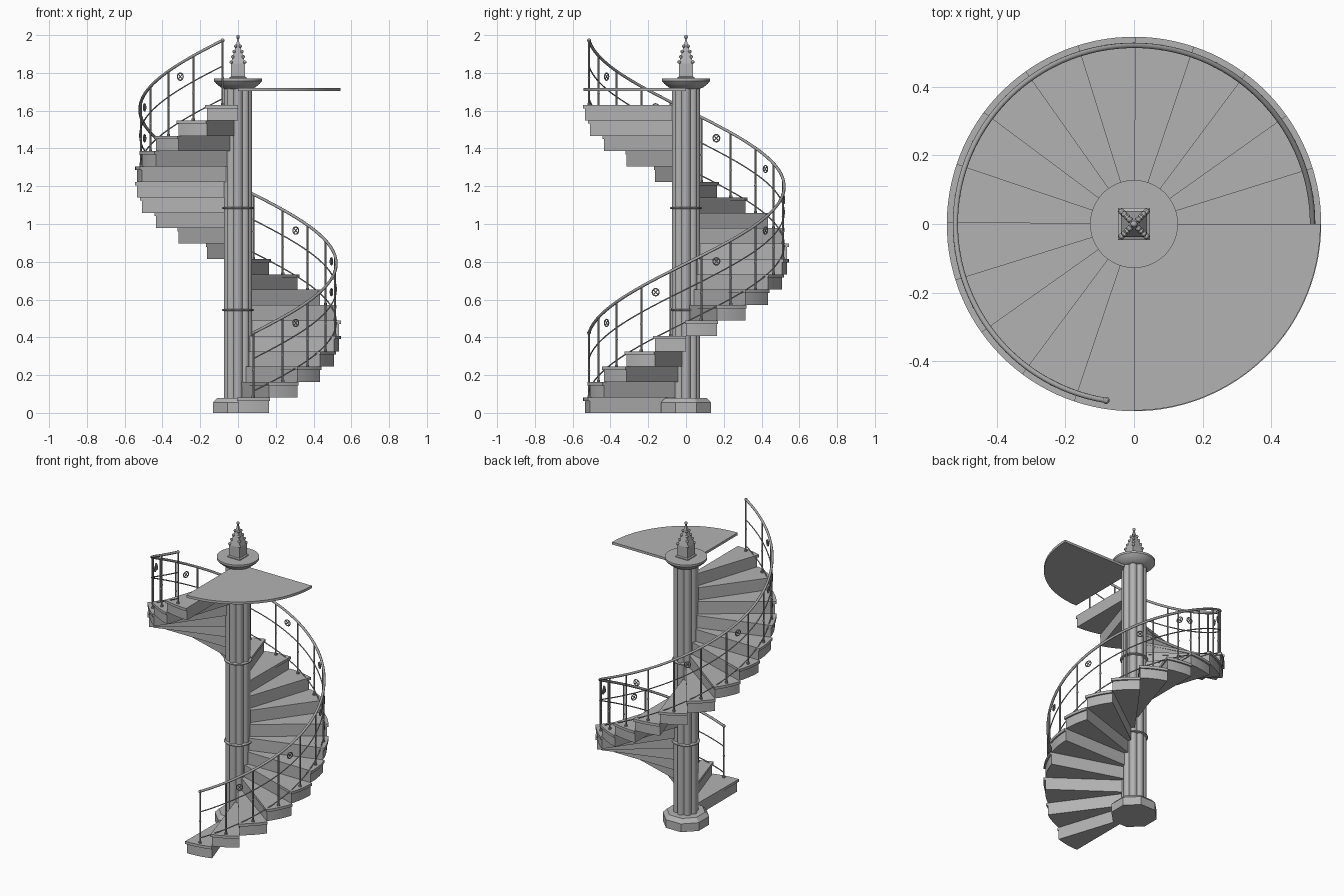
import bpy, bmesh, math
from mathutils import Vector, Matrix

if "Cube" in bpy.data.objects:
    bpy.data.objects.remove(bpy.data.objects["Cube"])

N, STEP, RISE = 20, math.radians(18), 0.0815
START = math.radians(-90)
RAIL_R = 0.52

grey = bpy.data.materials.new("stone_grey")
grey.diffuse_color = (0.45, 0.45, 0.45, 1)
grey.use_nodes = True
grey.node_tree.nodes["Principled BSDF"].inputs["Base Color"].default_value = grey.diffuse_color
iron = bpy.data.materials.new("iron_grey")
iron.diffuse_color = (0.36, 0.36, 0.36, 1)
iron.use_nodes = True
iron.node_tree.nodes["Principled BSDF"].inputs["Base Color"].default_value = iron.diffuse_color


def finish(bm, name, mat=grey, smooth=True):
    bmesh.ops.recalc_face_normals(bm, faces=bm.faces)
    me = bpy.data.meshes.new(name)
    bm.to_mesh(me)
    bm.free()
    ob = bpy.data.objects.new(name, me)
    bpy.context.collection.objects.link(ob)
    me.materials.append(mat)
    if smooth:
        bpy.ops.object.select_all(action='DESELECT')
        ob.select_set(True)
        bpy.context.view_layer.objects.active = ob
        bpy.ops.object.shade_smooth_by_angle(angle=math.radians(30))
    return ob


def loft(bm, rings):
    """Closed solid through rings of points."""
    vs = [[bm.verts.new(p) for p in r] for r in rings]
    n = len(vs[0])
    for a, b in zip(vs, vs[1:]):
        for i in range(n):
            bm.faces.new((a[i], a[(i + 1) % n], b[(i + 1) % n], b[i]))
    bm.faces.new(vs[0][::-1])
    bm.faces.new(vs[-1])


def ring(r, z, n, off=0.0):
    return [(r * math.cos(off + math.tau * i / n), r * math.sin(off + math.tau * i / n), z)
            for i in range(n)]


def wedge(bm, a0, a1, r0, r1, z0, z1, seg=6):
    arc = [a0 + (a1 - a0) * i / seg for i in range(seg + 1)]
    pts = [(r1 * math.cos(a), r1 * math.sin(a)) for a in arc]
    pts += [(r0 * math.cos(a), r0 * math.sin(a)) for a in (a1, a0)]
    loft(bm, [[(x, y, z) for x, y in pts] for z in (z0, z1)])


def ball(bm, p, r):
    bmesh.ops.create_uvsphere(bm, u_segments=10, v_segments=6, radius=r,
                              matrix=Matrix.Translation(p))


def rod(bm, p, q, r, n=8):
    p, q = Vector(p), Vector(q)
    rot = (q - p).to_track_quat('Z', 'Y').to_matrix().to_4x4()
    bmesh.ops.create_cone(bm, cap_ends=True, segments=n, radius1=r, radius2=r,
                          depth=(q - p).length, matrix=Matrix.Translation((p + q) / 2) @ rot)


def helix(i, z, r=RAIL_R):
    """Point over step i (fractional allowed), z above that step's base."""
    a = START + (i + 0.5) * STEP
    return Vector((r * math.cos(a), r * math.sin(a), z + i * RISE))


# Steps: solid wedge body with an overhanging tread
bm = bmesh.new()
for i in range(N):
    a, z = START + i * STEP, i * RISE
    wedge(bm, a, a + STEP, 0.05, 0.535, z, z + 0.064)
    wedge(bm, a - 0.012, a + STEP, 0.05, 0.545, z + 0.064, z + RISE)
finish(bm, "steps")

# Quarter-circle landing
bm = bmesh.new()
wedge(bm, START, START + math.pi / 2, 0.02, 0.543, 1.703, 1.719, 24)
finish(bm, "landing")

# Fluted column
bm = bmesh.new()
prof = []
for k in range(64):
    t = math.tau * k / 64
    r = 0.062 + 0.013 * abs(math.sin(4 * t + math.pi / 2))
    prof.append((r * math.cos(t), r * math.sin(t)))
loft(bm, [[(x, y, z) for x, y in prof] for z in (0.05, 1.74)])
finish(bm, "column")

# Octagonal base
bm = bmesh.new()
loft(bm, [ring(r, z, 8, math.pi / 8) for r, z in ((0.143, 0), (0.143, 0.055), (0.118, 0.08))])
finish(bm, "base", smooth=False)

# Round capital
bm = bmesh.new()
loft(bm, [ring(r, z, 48) for r, z in ((0.07, 1.715), (0.09, 1.722), (0.115, 1.742),
                                     (0.128, 1.757), (0.128, 1.77))])
finish(bm, "capital")

# Thin bands round the column
bm = bmesh.new()
for z in (0.545, 1.085):
    loft(bm, [ring(r, z + d, 32) for r, d in ((0.078, -0.006), (0.084, -0.003),
                                             (0.084, 0.003), (0.078, 0.006))])
finish(bm, "column_bands")

# Spire: square block, pyramid, corner knobs and finial
bm = bmesh.new()
q = math.sqrt(2)
loft(bm, [ring(h * q, z, 4, math.pi / 4) for h, z in
          ((0.046, 1.77), (0.046, 1.776), (0.038, 1.78), (0.038, 1.85), (0.006, 1.965), (0.004, 1.985))])
finish(bm, "spire", smooth=False)
bm = bmesh.new()
for k in range(4):
    t = math.pi / 4 + k * math.pi / 2
    for j in range(4):
        z = 1.857 + 0.028 * j
        h = (0.038 - 0.032 * (z - 1.85) / 0.115) * q
        ball(bm, (h * math.cos(t), h * math.sin(t), z), 0.009)
ball(bm, (0, 0, 1.99), 0.01)
finish(bm, "spire_knobs")


# Helical rails
def rail(name, z, r):
    cu = bpy.data.curves.new(name, 'CURVE')
    cu.dimensions = '3D'
    cu.bevel_depth, cu.bevel_resolution, cu.use_fill_caps = r, 2, True
    n = 19 * 6
    sp = cu.splines.new('POLY')
    sp.points.add(n)
    for k in range(n + 1):
        sp.points[k].co = (*helix(k / 6, z), 1)
    ob = bpy.data.objects.new(name, cu)
    bpy.context.collection.objects.link(ob)
    cu.materials.append(iron)


rail("handrail", 0.424, 0.008)
rail("middle_rail", 0.288, 0.0035)
rail("lower_rail", 0.115, 0.0035)

# Balusters with feet and small knobs
bm = bmesh.new()
for i in range(N):
    rod(bm, helix(i, RISE - 0.005), helix(i, 0.424), 0.0048)
    rod(bm, helix(i, RISE - 0.002), helix(i, RISE + 0.01), 0.009)
    ball(bm, helix(i, 0.226), 0.007)
for i in (0, N - 1):
    ball(bm, helix(i, 0.424), 0.0105)
finish(bm, "balusters", iron)

# Crossed-ring medallions in every other bay
bm = bmesh.new()
for i in range(1, 19, 2):
    c = helix(i + 0.5, 0.354)
    out = Vector((c.x, c.y, 0)).normalized()
    side, up = Vector((-out.y, out.x, 0)), Vector((0, 0, 1))
    pt = lambda t: c + 0.019 * (side * math.cos(t) + up * math.sin(t))
    for k in range(16):
        rod(bm, pt(math.tau * k / 16), pt(math.tau * (k + 1) / 16), 0.0035, 6)
    for t in (math.pi / 4, 3 * math.pi / 4):
        rod(bm, pt(t), pt(t + math.pi), 0.0028, 6)
finish(bm, "medallions", iron)
